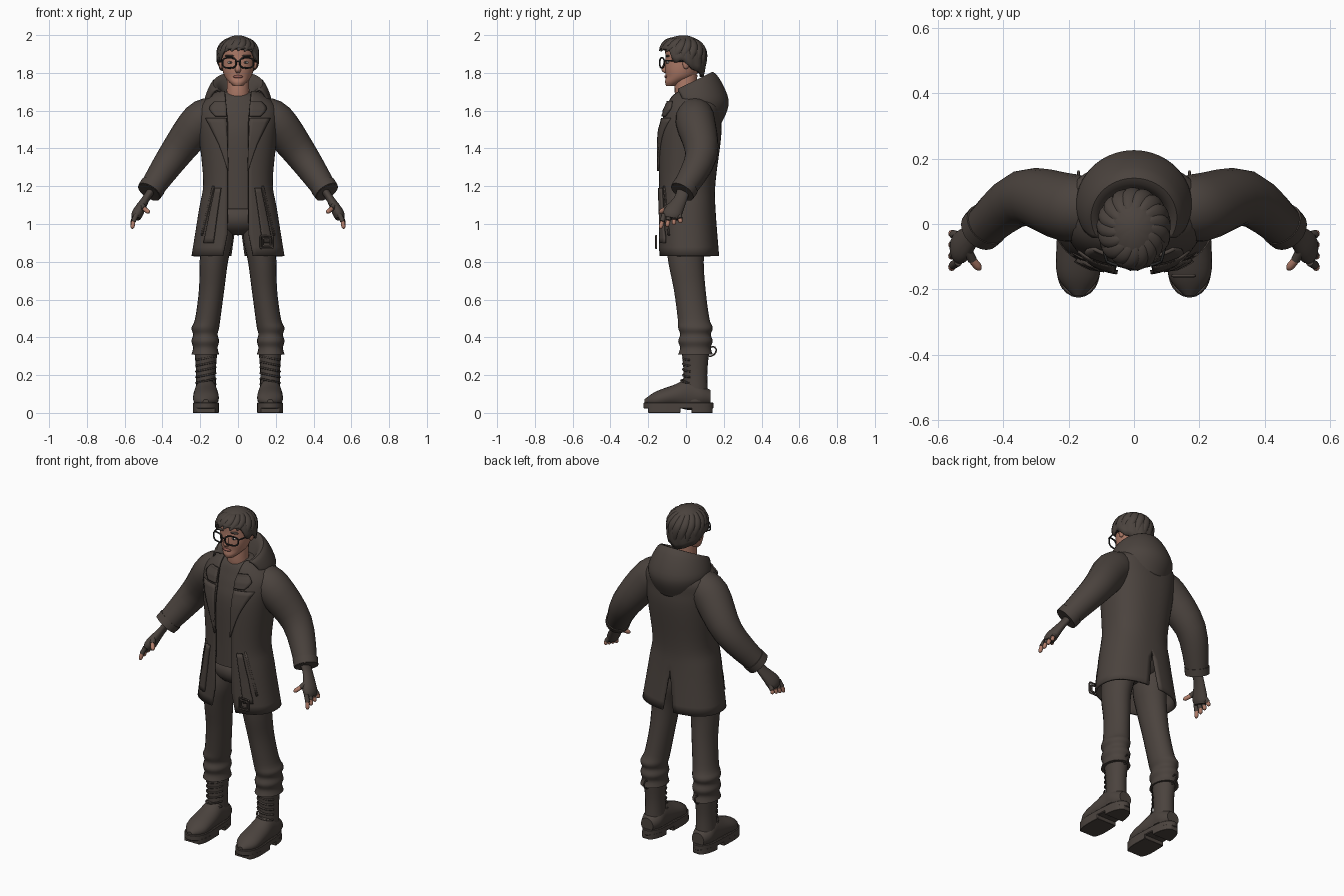
import bpy, bmesh, math
from math import sin, cos, pi, asin, radians
from mathutils import Vector, Matrix

cube = bpy.data.objects.get("Cube")
if cube:
    bpy.data.objects.remove(cube)

X, Y, Z = Matrix.Identity(3)
TURN = 2 * pi


def material(name, rgb):
    mat = bpy.data.materials.new(name)
    mat.use_nodes = True
    color = (*rgb, 1)
    mat.diffuse_color = color
    mat.node_tree.nodes["Principled BSDF"].inputs["Base Color"].default_value = color
    return mat


CLOTH = material("dark_brown", (.07, .056, .048))
SKIN = material("skin", (.43, .2, .14))
LIPS = material("lips", (.3, .11, .09))
BLACK = material("frame_black", (.02, .02, .02))
WHITE = material("eye_white", (.5, .45, .42))


def smooth(rows, steps=4):
    """Resample rows of numbers along a smooth spline."""
    out, last = [], len(rows) - 1
    for i in range(last):
        before, start, end, after = (Vector(rows[min(max(i + k, 0), last)]) for k in (-1, 0, 1, 2))
        lead, trail = (end - before) / 2, (after - start) / 2
        for j in range(steps):
            t = j / steps
            ease = t * t * (3 - 2 * t)
            out.append(start.lerp(end, ease) + lead * t * (1 - t) ** 2 - trail * t * t * (1 - t))
    return out + [Vector(rows[-1])]


def power(value, exponent):
    return math.copysign(abs(value) ** exponent, value)


def circle(count):
    return [TURN * k / count for k in range(count)]


def finish(name, bm, mat, mirror=False, thick=0, bevel=0):
    bmesh.ops.remove_doubles(bm, verts=bm.verts, dist=.0001)
    bmesh.ops.recalc_face_normals(bm, faces=bm.faces)
    mesh = bpy.data.meshes.new(name)
    bm.to_mesh(mesh)
    bm.free()
    mesh.materials.append(mat)
    obj = bpy.data.objects.new(name, mesh)
    bpy.context.collection.objects.link(obj)
    if mirror:
        obj.modifiers.new("mirror", "MIRROR").merge_threshold = .004
    if thick:
        shell = obj.modifiers.new("thickness", "SOLIDIFY")
        shell.thickness, shell.offset = thick, 0
    if bevel:
        obj.modifiers.new("bevel", "BEVEL").width = bevel


def grid(name, lines, mat=CLOTH, mirror=False, thick=0, closed=False):
    """Skin a list of equally long point lines; closed lines get end caps."""
    bm = bmesh.new()
    rings = [[bm.verts.new(p) for p in line] for line in lines]
    count = len(rings[0])
    for a, b in zip(rings, rings[1:]):
        for i in range(count if closed else count - 1):
            k = (i + 1) % count
            bm.faces.new((a[i], a[k], b[k], b[i]))
    if closed:
        bm.faces.new(rings[0])
        bm.faces.new(rings[-1])
    finish(name, bm, mat, mirror, thick)


def loft(name, rows, mat=CLOTH, mirror=False, axis=None, ref=X, flat=1, sides=20):
    """Closed body through rings (x, y, z, radius); flat scales the second radius."""
    rows = smooth(rows)
    points = [row.xyz for row in rows]
    lines = []
    for i, point in enumerate(points):
        ahead, behind = points[min(i + 1, len(points) - 1)], points[max(i - 1, 0)]
        along = axis or (ahead - behind).normalized()
        side = (ref - along * ref.dot(along)).normalized()
        up = along.cross(side) * flat
        radius = max(rows[i][3], .003)
        lines.append([point + (side * cos(a) + up * sin(a)) * radius for a in circle(sides)])
    grid(name, lines, mat, mirror, closed=True)


def ball(name, location, size, mat, mirror=False):
    bm = bmesh.new()
    place = Matrix.Translation(location) @ Matrix.Diagonal((*size, 1))
    bmesh.ops.create_uvsphere(bm, u_segments=20, v_segments=12, radius=1, matrix=place)
    finish(name, bm, mat, mirror)


def wire(name, points, radius, mat=CLOTH, cyclic=False):
    curve = bpy.data.curves.new(name, "CURVE")
    curve.dimensions, curve.bevel_depth, curve.bevel_resolution = "3D", radius, 2
    spline = curve.splines.new("POLY")
    spline.points.add(len(points) - 1)
    for target, point in zip(spline.points, points):
        target.co = (*point, 1)
    spline.use_cyclic_u = cyclic
    curve.materials.append(mat)
    bpy.context.collection.objects.link(bpy.data.objects.new(name, curve))


# Coat shell: height, half width, front depth, back depth
TORSO = [(.83, .24, -.14, .17), (1.08, .2, -.14, .15), (1.22, .178, -.14, .15), (1.46, .2, -.14, .18),
         (1.56, .21, -.12, .18), (1.62, .2, -.1, .18), (1.67, .15, -.08, .16), (1.7, .1, -.05, .12)]
COAT = smooth(TORSO)
SQUARE = .85


def coat_line(row, steps=28):
    """Half outline from the front opening round to the back vent."""
    z, wide, front, back = row
    opening = .055 + max(0, .95 - z) / 5 + max(0, z - 1.55) / 10
    vent = max(0, 1.08 - z) / 7
    start = asin((opening / wide) ** (1 / SQUARE))
    end = pi - asin((vent / wide) ** (1 / SQUARE))
    angles = [start + (end - start) * i / steps for i in range(steps + 1)]
    middle, depth = (front + back) / 2, (back - front) / 2
    return [(wide * abs(sin(a)) ** SQUARE, middle - depth * power(cos(a), SQUARE), z) for a in angles]


def coat_front(x, z):
    row = min(COAT, key=lambda r: abs(r[0] - z))
    s = min((x / row[1]) ** (1 / SQUARE), 1)
    return (row[2] + row[3]) / 2 - (row[3] - row[2]) / 2 * (1 - s * s) ** (SQUARE / 2)


def patch(name, rows, lift):
    """Mirrored strip laid on the coat front: rows of height, inner x, outer x."""
    lines = []
    for z, inner, outer in smooth(rows):
        across = [inner + (outer - inner) * k / 5 for k in range(6)]
        lines.append([(x, coat_front(x, z) - lift, z) for x in across])
    grid(name, lines, CLOTH, True, .012)


grid("coat", [coat_line(row) for row in COAT], CLOTH, True, .012)
patch("lapels", [(1.28, .05, .053), (1.42, .055, .1), (1.56, .06, .17)], .01)
patch("collar", [(1.57, .06, .12), (1.61, .06, .15), (1.65, .065, .12)], .012)
patch("belt_strips", [(1.19, .09, .12), (1.05, .11, .15), (.9, .13, .18)], .015)
patch("pocket_edges", [(1.2, .125, .133), (.94, .185, .193)], .008)
for size in (.02, .033):
    wire("belt_buckle", [(.152 + power(cos(a), .2) * size, -.158, .905 + power(sin(a), .2) * size)
                         for a in circle(24)], .005, CLOTH, True)

# Hood lying behind the neck, swept round from inner edge over the rim to the lower edge
hood = []
for i in range(21):
    a = radians(6 * i)
    section = [(.075, .03, .05, 1.68, 0), (.13, .02, .12, 1.74, .06),
               (.17, .06, .16, 1.665, -.01), (.16, .05, .13, 1.61, -.08)]
    hood.append(smooth([(wide * sin(a), y + deep * cos(a), z + rise * cos(a))
                        for wide, y, deep, z, rise in section], 6))
grid("hood", hood, CLOTH, True, .012)

# Sleeves with turned cuffs
loft("sleeves", [(.12, .05, 1.58, .09), (.2, .05, 1.54, .105), (.34, .08, 1.36, .085), (.47, -.02, 1.17, .062)],
     mirror=True, ref=Y)
loft("cuffs", [(.45, 0, 1.2, .07), (.47, -.02, 1.17, .068)], mirror=True, ref=Y)


# Fingerless gloves
def finger(name, base, tip, radius):
    middle = base.lerp(tip, .5) + X * .005
    loft("glove_" + name, [(*base, radius * 1.2), (*middle, radius * 1.2)], CLOTH, True, ref=Y, sides=10)
    loft(name + "_tip", [(*middle, radius), (*middle.lerp(tip, .7), radius), (*tip, radius / 3)],
         SKIN, True, ref=Y, sides=10)


loft("gloves", [(.45, -.01, 1.19, .035), (.49, -.03, 1.13, .035), (.53, -.07, 1.06, .05), (.54, -.08, 1.03, .04)],
     mirror=True, ref=Y, flat=.6)
for i in range(4):
    finger("finger", Vector((.538, -.116 + .027 * i, 1.05)), Vector((.56, -.136 + .036 * i, .975 + .01 * i)), .011)
finger("thumb", Vector((.51, -.08, 1.1)), Vector((.47, -.14, 1.06)), .012)

# Shirt and trousers; the lower legs bunch into folds
shirt = []
for z, wide, front, back in smooth(TORSO[1:]):
    middle, depth = (front + back) / 2, (back - front) / 2 - .018
    shirt.append([((wide - .02) * cos(a), middle + depth * sin(a), z) for a in circle(32)])
grid("shirt", shirt, closed=True)
ball("trouser_hips", (0, 0, 1.03), (.165, .11, .09), CLOTH, False)
folds = [(.173, .05, .45 - .035 * i, .073 - .008 * (i % 2)) for i in range(5)]
loft("trouser_legs", [(.1, 0, 1.03, .07), (.11, 0, .92, .083), (.128, 0, .8, .075), (.14, .02, .65, .067),
                      (.16, .04, .5, .067)] + folds, mirror=True, axis=Z, flat=1.25)

# Boots: shaft, instep, toe, then sole slabs
FOOT = .17
loft("boot_shafts", [(FOOT, .05, .06, .058), (FOOT, .05, .2, .052), (FOOT, .05, .32, .06)],
     mirror=True, axis=Z, flat=1.2)
foot = []
for y, z, wide, tall in smooth([(.13, .08, .04, .04), (.08, .09, .06, .06), (.02, .1, .06, .085),
                                (-.06, .09, .067, .06), (-.16, .07, .064, .043), (-.22, .06, .015, .012)]):
    foot.append([(FOOT + wide * cos(a), y, z + tall * sin(a)) for a in circle(24)])
grid("boot_feet", foot, CLOTH, True, closed=True)


def sole_slab(name, back, front, low, high):
    """Mirrored slab cut from the rounded sole outline."""
    right, left = [], []
    for k in range(17):
        y = (back + front) / 2 + (back - front) / 2 * cos(pi * k / 16)
        s = (y + .04) / .185
        half = max((.066 - .008 * s) * max(0, 1 - s ** 4) ** .5, .004)
        right.append((FOOT + half, y))
        left.insert(0, (FOOT - half, y))
    outline = right + left
    bm = bmesh.new()
    for z in (low, high):
        bm.faces.new([bm.verts.new((x, y, z)) for x, y in outline])
    bmesh.ops.bridge_loops(bm, edges=bm.edges)
    finish(name, bm, CLOTH, True, bevel=.004)


sole_slab("boot_soles", .145, -.225, .022, .056)
sole_slab("boot_heels", .14, .03, 0, .03)
sole_slab("boot_treads", -.03, -.2, 0, .03)

# Laces, boot rims and pull loops
for s in (1, -1):
    for i in range(6):
        reach = .066 + .01 * max(0, 2 - i)
        wire("boot_lace", [(s * (FOOT + .058 * sin(a)), .05 - reach * cos(a), .14 + .03 * i + .012 * power(-1, i) * sin(a))
                           for a in (radians(13 * k) for k in range(-5, 6))], .005)
    wire("boot_rim", [(s * (FOOT + .06 * cos(a)), .05 + .07 * sin(a), .32) for a in circle(24)], .007, CLOTH, True)
    wire("pull_loop", [(s * FOOT, .135 + .025 * cos(a), .325 + .025 * sin(a + .3)) for a in circle(16)],
         .004, CLOTH, True)

# Head, neck and face
loft("neck", [(0, .02, 1.64, .07), (0, 0, 1.7, .06), (0, 0, 1.79, .06)], SKIN, axis=Z)
loft("head", [(0, -.08, 1.73, .022), (0, -.06, 1.75, .046), (0, -.03, 1.78, .07), (0, -.02, 1.82, .083),
              (0, -.01, 1.88, .09), (0, -.01, 1.94, .087), (0, 0, 1.97, .05)], SKIN, axis=Z, flat=1.1, sides=28)
loft("nose", [(0, -.1, 1.87, .01), (0, -.115, 1.82, .016), (0, -.105, 1.8, .01)], SKIN, axis=Z, sides=12)
ball("ears", (.09, 0, 1.85), (.012, .018, .03), SKIN, True)
ball("mouth", (0, -.105, 1.78), (.026, .01, .008), LIPS)
ball("eyes", (.04, -.095, 1.855), (.016, .01, .007), WHITE, True)
ball("irises", (.04, -.102, 1.855), (.006, .005, .006), BLACK, True)
ball("eyebrows", (.042, -.098, 1.89), (.028, .012, .006), CLOTH, True)

# Glasses
for s in (1, -1):
    wire("glasses_rim", [(s * (.046 + .036 * power(cos(a), .7)), -.127 + .012 * cos(a), 1.853 + .027 * power(sin(a), .7))
                         for a in circle(24)], .0045, BLACK, True)
    wire("glasses_temple", [(s * .083, -.116, 1.864), (s * .098, -.06, 1.864), (s * .098, 0, 1.86)], .004, BLACK)
wire("glasses_bridge", [(s * .011, -.138, 1.862) for s in (-1, 1)], .004, BLACK)

# Hair cap with swept locks; the hairline gives angle from the front and height
HAIRLINE = [(0, 1.93), (.9, 1.92), (1.2, 1.85), (1.5, 1.87), (2, 1.82), (3.2, 1.775)]
CROWN = 1.882


def hair_drop(rise):
    return .108 if rise > 0 else .2


def hair_low(phi):
    turn = min(phi, TURN - phi)
    for (a, z), (b, w) in zip(HAIRLINE, HAIRLINE[1:]):
        if turn <= b:
            rise = z + (w - z) * (turn - a) / (b - a) - CROWN
            return asin(rise / hair_drop(rise))


def hair_point(phi, lift, puff):
    quiff = max(0, cos(phi)) ** 2 * .022
    return Vector((.103 * puff * sin(phi) * cos(lift),
                   -.013 - (.111 * puff * cos(phi) + quiff) * cos(lift),
                   CROWN + hair_drop(lift) * sin(lift)))


columns = []
for phi in circle(64) + [TURN]:
    low = hair_low(phi)
    columns.append([hair_point(phi, low + (pi / 2 - low) * v / 12, 1 + sin(11 * phi + v / 2) * cos(pi * v / 24) / 40)
                    for v in range(13)])
grid("hair", columns, CLOTH, thick=.018)
for phi in circle(17):
    low, lock = hair_low(phi) - max(0, cos(phi)) / 8, []
    for k in range(6):
        t = k / 5
        lock.append((*hair_point(phi + (1 - t) / 2, 1.25 + (low - 1.25) * t, 1.02), .026 * sin(pi * (.1 + .85 * t))))
    loft("hair_lock", lock, ref=Vector((cos(phi), sin(phi), 0)), flat=.55, sides=10)

# Smooth shading with sharp edges kept
bpy.ops.object.select_all(action="DESELECT")
for obj in bpy.context.collection.objects:
    if obj.type == "MESH":
        obj.select_set(True)
        bpy.context.view_layer.objects.active = obj
bpy.ops.object.shade_smooth_by_angle(angle=radians(40))
